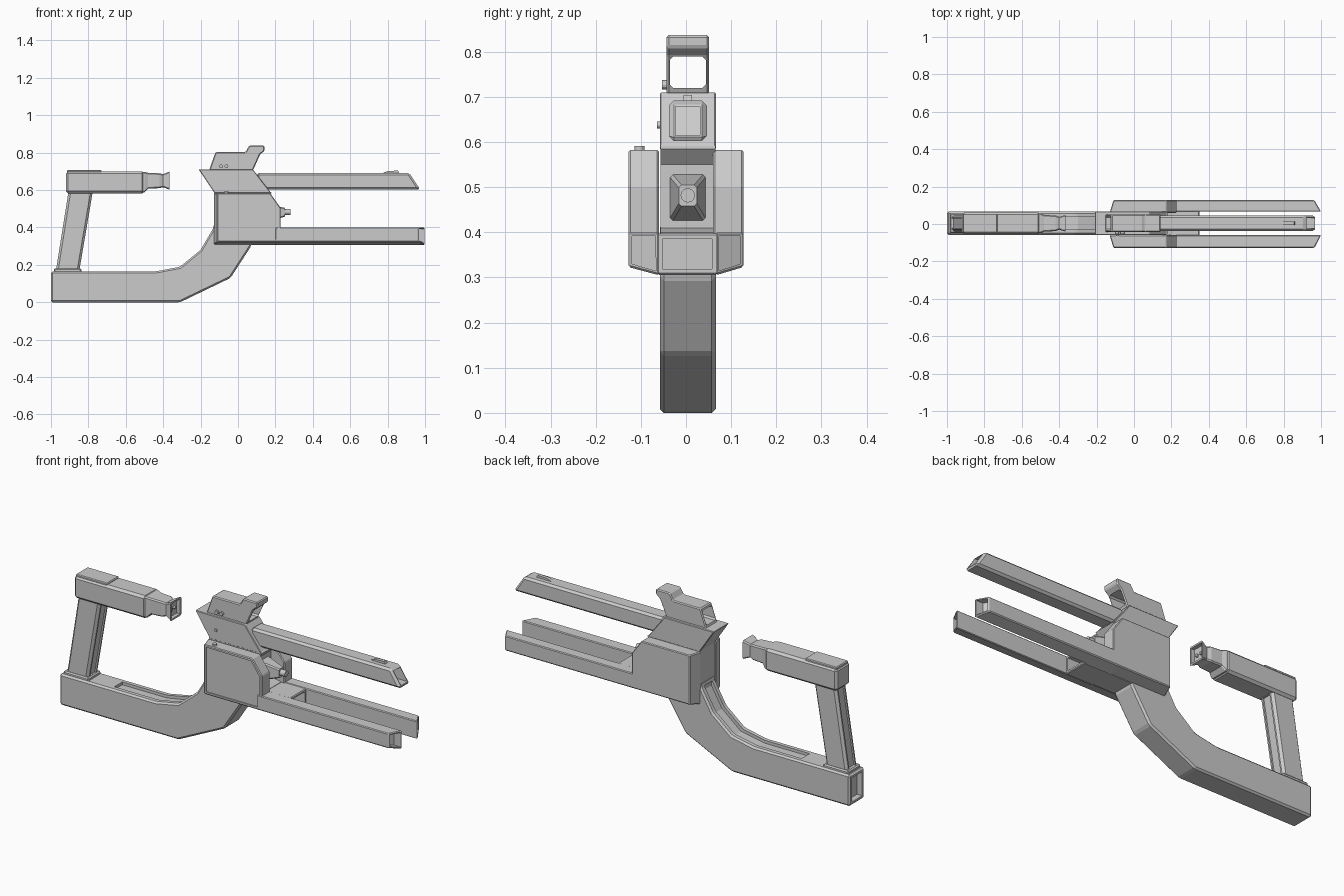
import bpy, bmesh
from mathutils import Vector

if "Cube" in bpy.data.objects:
    bpy.data.objects.remove(bpy.data.objects["Cube"])

YC = 0.004  # centre line of the slim middle parts


def finish(bm, name):
    bmesh.ops.recalc_face_normals(bm, faces=bm.faces)
    me = bpy.data.meshes.new(name)
    bm.to_mesh(me)
    bm.free()
    ob = bpy.data.objects.new(name, me)
    bpy.context.collection.objects.link(ob)
    return ob


def recess(bm, direction, rim, depth):
    """Inset the biggest face looking along direction and push it inwards."""
    d = Vector(direction)
    bm.normal_update()
    f = max((f for f in bm.faces if f.normal.dot(d) > 0.6), key=lambda f: f.calc_area())
    bmesh.ops.inset_individual(bm, faces=[f], thickness=rim)
    f = bmesh.ops.extrude_discrete_faces(bm, faces=[f])['faces'][0]
    bmesh.ops.translate(bm, verts=f.verts, vec=-d * depth)


def prism(name, pts, y0, y1, bevel=0.0, tweak=None, recesses=()):
    """Extrude an x-z profile from y0 to y1."""
    bm = bmesh.new()
    a = [bm.verts.new((x, y0, z)) for x, z in pts]
    b = [bm.verts.new((x, y1, z)) for x, z in pts]
    n = len(pts)
    bm.faces.new(a)
    bm.faces.new(b[::-1])
    for i in range(n):
        j = (i + 1) % n
        bm.faces.new((a[i], b[i], b[j], a[j]))
    if tweak:
        for v in bm.verts:
            tweak(v)
    bmesh.ops.recalc_face_normals(bm, faces=bm.faces)
    if bevel:
        bmesh.ops.bevel(bm, geom=bm.edges[:], offset=bevel, segments=1,
                        affect='EDGES', clamp_overlap=True)
    for r in recesses:
        recess(bm, *r)
    return finish(bm, name)


def box(name, x0, x1, y0, y1, z0, z1, bevel=0.0, recesses=()):
    return prism(name, [(x0, z0), (x1, z0), (x1, z1), (x0, z1)], y0, y1, bevel, None, recesses)


def loft(name, sections, c=0.008, recesses=()):
    """Join chamfered rectangles (x, half width, z0, z1) along x."""
    bm = bmesh.new()
    rings = []
    for x, h, z0, z1 in sections:
        p = [(-h, z0 + c), (-h + c, z0), (h - c, z0), (h, z0 + c),
             (h, z1 - c), (h - c, z1), (-h + c, z1), (-h, z1 - c)]
        rings.append([bm.verts.new((x, YC + y, z)) for y, z in p])
    for r, s in zip(rings, rings[1:]):
        for i in range(8):
            j = (i + 1) % 8
            bm.faces.new((r[i], r[j], s[j], s[i]))
    bm.faces.new(rings[0])
    bm.faces.new(rings[-1])
    bmesh.ops.recalc_face_normals(bm, faces=bm.faces)
    for r in recesses:
        recess(bm, *r)
    return finish(bm, name)


def cut(ob, cutter):
    m = ob.modifiers.new("cut", 'BOOLEAN')
    m.object, m.operation, m.solver = cutter, 'DIFFERENCE', 'EXACT'
    bpy.context.view_layer.objects.active = ob
    bpy.ops.object.modifier_apply(modifier=m.name)
    bpy.data.objects.remove(cutter, do_unlink=True)


def stud(name, loc, r, depth, rot=(0, 0, 0)):
    bpy.ops.mesh.primitive_cylinder_add(vertices=12, radius=r, depth=depth, location=loc, rotation=rot)
    bpy.context.object.name = name


# lower curved frame with a grooved top
top = [(-0.13, 0.40), (-0.20, 0.28), (-0.31, 0.19), (-0.44, 0.165)]
frame = prism("lower_frame",
              [(-1, 0), (-0.31, 0), (-0.04, 0.13), (0.07, 0.30), (0.07, 0.42), (-0.13, 0.42)]
              + top + [(-1, 0.165)],
              YC - 0.062, YC + 0.062, 0.009, None, [((-1, 0, 0), 0.015, 0.03)])
path = top + [(-0.70, 0.165)]
low = [(x + 0.010 * (x > -0.4), z - 0.015) for x, z in path]
high = [(x - 0.04 * (x > -0.4), z + 0.03) for x, z in path]
cut(frame, prism("groove_cutter", low + high[::-1], YC - 0.033, YC + 0.033))

# rear post
prism("rear_post", [(-0.975, 0.16), (-0.85, 0.16), (-0.775, 0.60), (-0.905, 0.60)],
      YC - 0.045, YC + 0.045, 0.012, None, [((1, 0, 0), 0.012, 0.008), ((-1, 0, 0), 0.012, 0.008)])
box("rear_post_foot", -0.985, -0.838, YC - 0.053, YC + 0.053, 0.15, 0.18, 0.006)

# rear handle with flared front end
box("rear_handle", -0.92, -0.50, YC - 0.058, YC + 0.058, 0.582, 0.70, 0.012)
box("rear_handle_plate", -0.915, -0.73, YC - 0.05, YC + 0.05, 0.69, 0.707, 0.004)
loft("rear_handle_neck",
     [(-0.51, 0.053, 0.587, 0.697), (-0.50, 0.053, 0.587, 0.697), (-0.48, 0.045, 0.608, 0.692),
      (-0.42, 0.042, 0.61, 0.69), (-0.40, 0.034, 0.615, 0.685), (-0.365, 0.045, 0.602, 0.70)],
     0.006, [((1, 0, 0), 0.010, 0.02)])
for s in (-1, 1):
    stud("neck_contact", (-0.382, YC + 0.014 * s, 0.65), 0.008, 0.012, (0, 1.5708, 0))

# central receiver
prism("receiver_core",
      [(-0.128, 0.306), (0.21, 0.306), (0.21, 0.40), (0.15, 0.41), (0.15, 0.55),
       (0.18, 0.585), (0.16, 0.60), (-0.128, 0.60)], YC - 0.061, YC + 0.061)
prism("upper_housing",
      [(-0.21, 0.71), (-0.125, 0.583), (0.178, 0.583), (0.165, 0.60), (0.08, 0.71)],
      YC - 0.062, YC + 0.062, 0.003)

# tapered nozzle between the rails
loft("nozzle_base", [(0.14, 0.041, 0.423, 0.53), (0.25, 0.020, 0.458, 0.505)], 0.006)
stud("nozzle_tip", (0.255, YC, 0.482), 0.016, 0.05, (0, 1.5708, 0))

# side boxes and lower rails, mirrored left and right
for s, side in ((-1, "front"), (1, "back")):
    outer, inner = s * 0.127, s * 0.06

    def shape_box(v):
        if abs(v.co.y) > 0.1:
            if v.co.x < -0.12:
                v.co.x += 0.02
            if v.co.z < 0.32:
                v.co.z += 0.015

    def shape_rail(v):
        if abs(v.co.y) > 0.1:
            if v.co.x > 0.9:
                v.co.x -= 0.035
            if v.co.z < 0.32:
                v.co.z += 0.018

    panel = [((0, -1, 0), 0.012, 0.006)] if s < 0 else []
    prism(side + "_side_box",
          [(-0.13, 0.308), (0.228, 0.308), (0.228, 0.505), (0.172, 0.583), (-0.13, 0.583)],
          inner, outer, 0.004, shape_box, panel)
    prism(side + "_lower_rail", [(0.2, 0.305), (1, 0.305), (1, 0.40), (0.2, 0.40)],
          inner + (0.006 if s > 0 else 0), outer, 0.004, shape_rail, [((1, 0, 0), 0.006, 0.04)])

# bridge joining the rails, with open front
box("rail_bridge", 0.19, 0.35, -0.064, 0.070, 0.306, 0.398, 0.004, [((1, 0, 0), 0.012, 0.11)])

# upper barrel with slanted hollow tip
prism("upper_barrel", [(0.10, 0.602), (0.975, 0.602), (0.915, 0.692), (0.10, 0.692)],
      YC - 0.042, YC + 0.042, 0.011, None, [((1, 0, 0), 0.006, 0.10)])
prism("barrel_sight", [(0.76, 0.685), (0.865, 0.685), (0.855, 0.704), (0.80, 0.702)],
      YC - 0.009, YC + 0.009)

# top sight: a tunnel open along x
sight = prism("top_sight",
              [(-0.155, 0.705), (-0.12, 0.803), (0.04, 0.803), (0.06, 0.837), (0.142, 0.837),
               (0.142, 0.81), (0.118, 0.79), (0.08, 0.705)], YC - 0.047, YC + 0.047, 0.005)
cut(sight, box("sight_cutter", -0.3, 0.3, YC - 0.04, YC + 0.04, 0.72, 0.79, 0.008))

# small buttons on the front side
stud("side_box_button", (-0.063, -0.103, 0.585), 0.011, 0.012)
for x in (-0.09, -0.062):
    stud("sight_knob", (x, -0.046, 0.727), 0.010, 0.014, (1.5708, 0, 0))
stud("housing_button", (-0.088, -0.059, 0.638), 0.008, 0.010, (1.5708, 0, 0))
